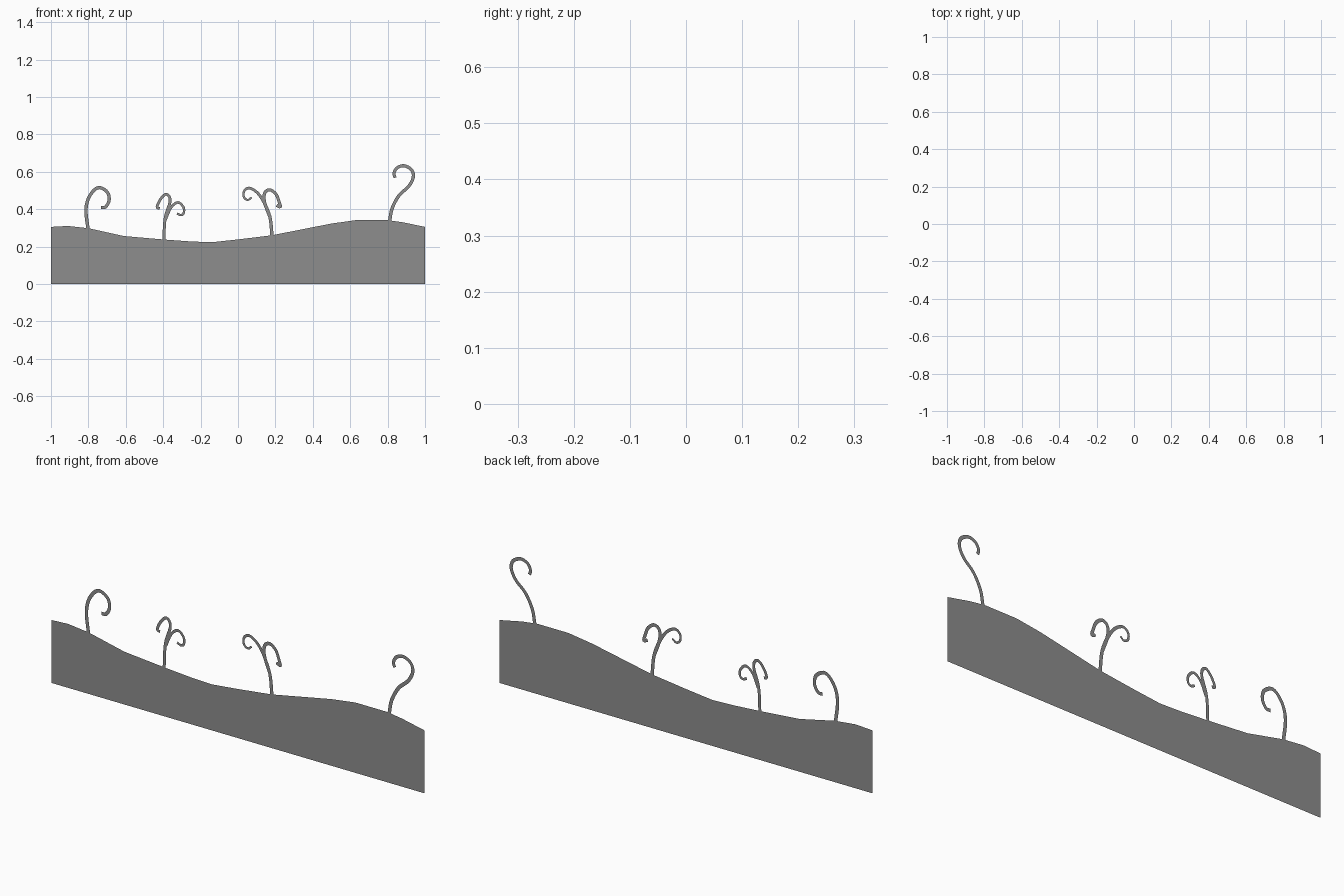
import bpy
from mathutils import Vector

if "Cube" in bpy.data.objects:
    bpy.data.objects.remove(bpy.data.objects["Cube"])

# Dark grey shared by all parts
dark = bpy.data.materials.new("dark_grey")
dark.diffuse_color = (.27, .27, .27, 1)
dark.use_nodes = True
dark.node_tree.nodes["Principled BSDF"].inputs["Base Color"].default_value = dark.diffuse_color


def strip(name, a, b):
    """Flat quad strip between two (x, z) polylines, facing the front."""
    n = len(a)
    verts = [(x, 0, z) for x, z in a] + [(x, 0, z) for x, z in b]
    faces = [(i, i + 1, n + i + 1, n + i) for i in range(n - 1)]
    mesh = bpy.data.meshes.new(name)
    mesh.from_pydata(verts, [], faces)
    mesh.materials.append(dark)
    ob = bpy.data.objects.new(name, mesh)
    bpy.context.collection.objects.link(ob)
    return ob


def smooth_path(pts, steps=4):
    """Catmull-Rom curve through the points."""
    p = [Vector(q) for q in pts]
    p = [2 * p[0] - p[1]] + p + [2 * p[-1] - p[-2]]
    out = []
    for i in range(1, len(p) - 2):
        a, b, c, d = p[i - 1:i + 3]
        for s in range(steps):
            t = s / steps
            out.append(0.5 * (2 * b + (c - a) * t + (2 * a - 5 * b + 4 * c - d) * t * t
                              + (3 * b - a - 3 * c + d) * t ** 3))
    return out + [p[-2]]


def tendril(name, pts, w0=0.018, w1=0.014):
    """Flat ribbon of tapering width along a smooth path."""
    path = smooth_path(pts)
    left, right = [], []
    for i, p in enumerate(path):
        t = (path[min(i + 1, len(path) - 1)] - path[max(i - 1, 0)]).normalized()
        f = i / (len(path) - 1)
        side = Vector((-t.y, t.x)) * (w0 + (w1 - w0) * f) / 2
        left.append(p + side)
        right.append(p - side)
    return strip(name, right, left)


# Rolling ground silhouette
hill = [(-1, .305), (-.91, .31), (-.8, .298), (-.61, .256), (-.39, .237),
        (-.25, .227), (-.14, .223), (0, .238), (.18, .26), (.5, .323),
        (.63, .341), (.8, .341), (.88, .33), (1, .305)]
strip("ground", [(x, 0) for x, z in hill], hill)

# Single hooked plant, far left
tendril("left_hook_plant",
        [(-.802, .295), (-.813, .388), (-.802, .452), (-.771, .5), (-.738, .515),
         (-.698, .49), (-.689, .447), (-.708, .412), (-.733, .409)], .018, .017)

# Double curl plant, centre left
tendril("centre_left_stem",
        [(-.396, .234), (-.393, .318), (-.385, .372), (-.364, .436), (-.368, .468),
         (-.388, .479), (-.415, .452), (-.433, .412), (-.418, .404)], .016)
tendril("centre_left_branch",
        [(-.387, .345), (-.358, .409), (-.321, .436), (-.291, .409),
         (-.291, .377), (-.307, .368), (-.326, .377)], .014, .012)

# Double curl plant, centre right
tendril("centre_right_stem",
        [(.182, .255), (.171, .356), (.139, .436), (.102, .489), (.059, .513),
         (.032, .495), (.032, .463), (.053, .449), (.073, .463)], .018, .01)
tendril("centre_right_branch",
        [(.17, .36), (.141, .44), (.144, .488), (.171, .503), (.203, .48),
         (.219, .441), (.227, .412), (.206, .42)], .018, .015)

# Question-mark shaped plant, far right
tendril("right_hook_plant",
        [(.811, .337), (.824, .404), (.861, .473), (.912, .521), (.937, .57),
         (.928, .61), (.888, .632), (.85, .62), (.834, .591), (.84, .568)], .018, .016)
